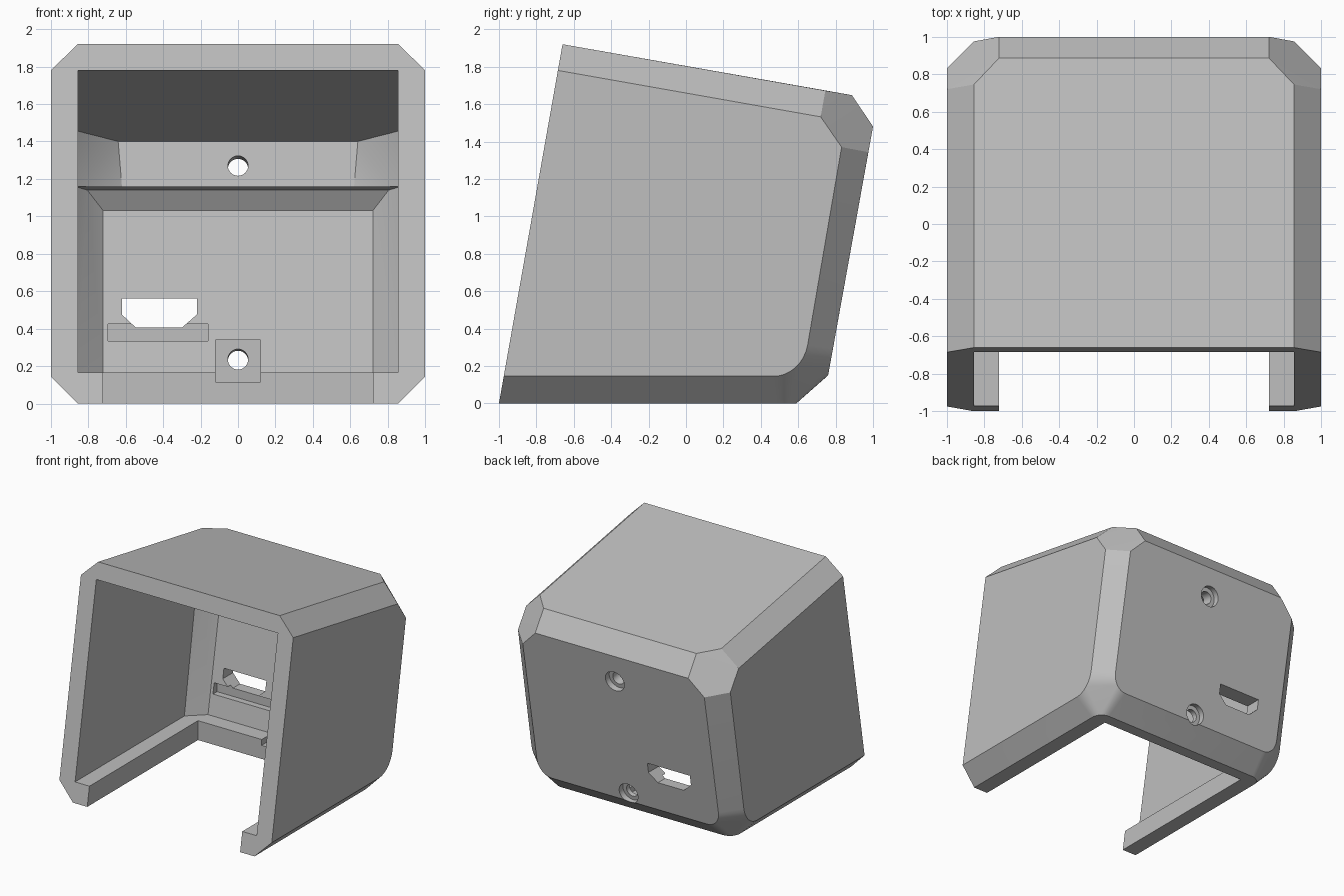
import bpy, bmesh, math
from mathutils import Vector, Matrix

if "Cube" in bpy.data.objects:
    bpy.data.objects.remove(bpy.data.objects["Cube"])

grey = bpy.data.materials.new("light grey plastic")
grey.use_nodes = True
colour = (0.52, 0.52, 0.52, 1)
grey.diffuse_color = colour
grey.node_tree.nodes["Principled BSDF"].inputs["Base Color"].default_value = colour

TILT = math.radians(10)
SLOPE = math.tan(TILT)


def back_y(z):
    """Depth of the leaning outer back face at a height."""
    return 0.76 + (z - 0.15) * 0.18


def front_y(z):
    """Depth of the leaning front rim at a height."""
    return -1 + z * 0.177


def make_object(name, bm):
    bmesh.ops.recalc_face_normals(bm, faces=bm.faces)
    mesh = bpy.data.meshes.new(name)
    bm.to_mesh(mesh)
    bm.free()
    mesh.materials.append(grey)
    obj = bpy.data.objects.new(name, mesh)
    bpy.context.collection.objects.link(obj)
    return obj


def hull(name, points, mirror=True):
    """Convex solid around points, mirrored across x by default."""
    bm = bmesh.new()
    for x, y, z in points:
        bm.verts.new((x, y, z))
        if mirror:
            bm.verts.new((-x, y, z))
    result = bmesh.ops.convex_hull(bm, input=bm.verts)
    loose = [v for v in bm.verts if not v.link_faces]
    bmesh.ops.delete(bm, geom=loose, context="VERTS")
    bmesh.ops.dissolve_limit(bm, angle_limit=math.radians(2),
                             verts=bm.verts, edges=bm.edges)
    return make_object(name, bm)


def box(name, x0, x1, y0, y1, z0, z1):
    return hull(name, [(x, y, z) for x in (x0, x1) for y in (y0, y1)
                       for z in (z0, z1)], mirror=False)


def bore(name, centre, radius, length):
    """Cylinder square to the leaning back face."""
    bm = bmesh.new()
    bmesh.ops.create_cone(bm, cap_ends=True, segments=32, radius1=radius,
                          radius2=radius, depth=length)
    bm.transform(Matrix.Translation(centre)
                 @ Matrix.Rotation(math.pi / 2 - TILT, 4, "X"))
    return make_object(name, bm)


def arc(start, corner, end, steps=8):
    """Rounded corner between two tangent points."""
    a, c, b = Vector(start), Vector(corner), Vector(end)
    w = 0.75
    out = []
    for i in range(steps + 1):
        t = i / steps
        k0, k1, k2 = (1 - t) ** 2, 2 * w * t * (1 - t), t * t
        out.append(tuple((a * k0 + c * k1 + b * k2) / (k0 + k1 + k2)))
    return out


# Outer shell: leaning block with chamfered edges
shell_points = [
    (0.855, front_y(0), 0), (1, front_y(0.145), 0.145),
    (1, front_y(1.78), 1.78), (0.855, front_y(1.92), 1.92),
    (0.72, 1.0, 1.48), (0.855, 0.975, 1.343), (1, 0.832, 1.37),
    (1, 0.72, 1.532), (0.855, 0.745, 1.672), (0.72, 0.887, 1.648),
]
# Rounded lower back corners on the side, back and bottom faces
shell_points += arc((1, 0.65, 0.31), (1, 0.62, 0.145), (1, 0.47, 0.145))
shell_points += arc((0.855, back_y(0.29), 0.29), (0.855, back_y(0.15), 0.15),
                    (0.73, back_y(0.15), 0.15))
shell_points += arc((0.855, 0.49, 0), (0.855, 0.59, 0), (0.76, 0.59, 0))
case = hull("case_shell", shell_points)

# Main cavity below the shelf
cutters = [hull("lower_cavity", [
    (0.855, -1.2, 0.165), (0.855, 0.5, 0.165), (0.72, 0.625, 0.165),
    (0.72, 0.78, 1.03), (0.805, 0.715, 1.14), (0.855, 0.655, 1.155),
    (0.855, -1.2, 1.155 + 1.855 * SLOPE)])]

# Cavity above the shelf with a sloping ceiling
cutters.append(hull("upper_cavity", [
    (0.855, -1.2, 1.14), (0.855, -1.2, 1.909), (0.855, 0.615, 1.455),
    (0.64, 0.835, 1.4), (0.62, 0.80, 1.16), (0.855, 0.64, 1.1585)]))

# Open underside
cutters.append(box("floor_opening", -0.72, 0.72, -1.2, 0.49, -0.1, 0.3))

# Pockets inside the back wall
cutters.append(box("screw_pocket", -0.12, 0.12, 0.4, 0.68, 0.115, 0.34))
cutters.append(box("port_pocket", -0.695, -0.16, 0.5, 0.71, 0.335, 0.425))

# Port opening with clipped lower corners
port = [(-0.62, 0.56), (-0.22, 0.56), (-0.22, 0.475), (-0.3, 0.405),
        (-0.545, 0.405), (-0.62, 0.475)]
cutters.append(hull("port_opening", [(x, y, z) for x, z in port
                                     for y in (0.55, 1.1)], mirror=False))

# Screw holes with outer counterbores
for name, z in (("upper", 1.245), ("lower", 0.22)):
    centre = Vector((0, back_y(z), z))
    cutters.append(bore(name + "_screw_hole", centre, 0.054, 0.45))
    cutters.append(bore(name + "_counterbore", centre, 0.088, 0.1))

# Cut everything out and drop the cutters
for cutter in cutters:
    cutter.hide_render = True
    mod = case.modifiers.new(cutter.name, "BOOLEAN")
    mod.operation = "DIFFERENCE"
    mod.solver = "EXACT"
    mod.object = cutter
bpy.context.view_layer.update()
graph = bpy.context.evaluated_depsgraph_get()
finished = bpy.data.meshes.new_from_object(case.evaluated_get(graph))
case.modifiers.clear()
case.data = finished
finished.materials.clear()
finished.materials.append(grey)
for poly in finished.polygons:
    poly.material_index = 0
for cutter in cutters:
    bpy.data.objects.remove(cutter)

# Smooth only the rounded corners and bores
bpy.ops.object.select_all(action="DESELECT")
case.select_set(True)
bpy.context.view_layer.objects.active = case
bpy.ops.object.shade_smooth_by_angle(angle=math.radians(22))
